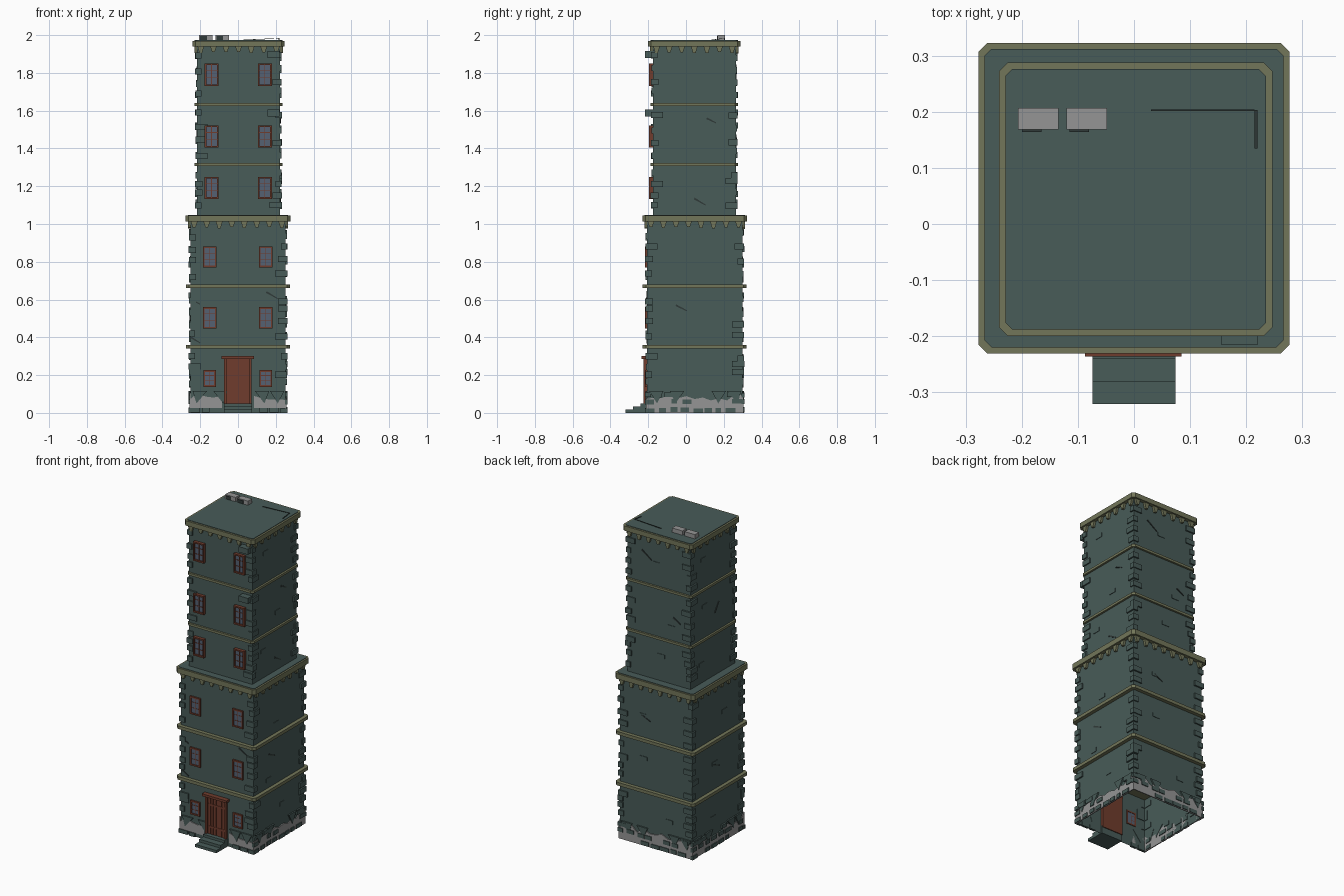
import bpy, bmesh, random
from math import pi, cos, sin
from mathutils import Matrix, Vector

random.seed(7)
cube = bpy.data.objects.get("Cube")
if cube:
    bpy.data.objects.remove(cube, do_unlink=True)


def material(name, rgb):
    m = bpy.data.materials.new(name)
    m.use_nodes = True
    m.diffuse_color = (*rgb, 1)
    m.node_tree.nodes["Principled BSDF"].inputs["Base Color"].default_value = (*rgb, 1)
    return m


GREEN = material("dark green plaster", (0.065, 0.106, 0.098))
OLIVE = material("olive trim", (0.17, 0.18, 0.10))
GREY = material("pale grey stone", (0.30, 0.30, 0.30))
RED = material("red brown wood", (0.16, 0.045, 0.026))
GLASS = material("blue grey glass", (0.09, 0.12, 0.17))
DARK = material("dark crack", (0.03, 0.042, 0.04))


def part(name, mat, build):
    """Fill a new mesh with a build function and add it to the scene."""
    bm = bmesh.new()
    build(bm)
    bmesh.ops.recalc_face_normals(bm, faces=bm.faces)
    me = bpy.data.meshes.new(name)
    bm.to_mesh(me)
    bm.free()
    me.materials.append(mat)
    ob = bpy.data.objects.new(name, me)
    bpy.context.collection.objects.link(ob)
    return ob


def prism(bm, m, pts, near, far, caps=(True, True)):
    """Extrude an outline in local x, z from y = near to y = far."""
    a = [bm.verts.new(m @ Vector((x, near, z))) for x, z in pts]
    b = [bm.verts.new(m @ Vector((x, far, z))) for x, z in pts]
    for i in range(len(pts)):
        j = (i + 1) % len(pts)
        bm.faces.new((a[i], a[j], b[j], b[i]))
    if caps[0]:
        bm.faces.new(a)
    if caps[1]:
        bm.faces.new(b)


def rect(x0, x1, z0, z1):
    return [(x0, z0), (x1, z0), (x1, z1), (x0, z1)]


def stroke(x0, z0, x1, z1, w):
    """Tapered sliver running from one point to another."""
    d = Vector((x1 - x0, z1 - z0)).normalized() * w
    return [(x0 - d.y, z0 + d.x), (x0 + d.y, z0 - d.x), (x1 + d.y * .5, z1 - d.x * .5), (x1 - d.y * .5, z1 + d.x * .5)]


class Block:
    """A square storey block; side 0 is the front, then right-hand turns."""
    def __init__(self, cx, cy, half):
        self.c, self.h = Vector((cx, cy, 0)), half

    def side(self, k):
        return (Matrix.Translation(self.c) @ Matrix.Rotation(k * pi / 2, 4, 'Z')
                @ Matrix.Translation((0, -self.h, 0)))

    def slab(self, bm, half, z0, z1, cut=0.0, caps=(True, True)):
        s, q = half, half - cut
        pts = [(-q, -s), (q, -s), (s, -q), (s, q), (q, s), (-q, s), (-s, q), (-s, -q)]
        if not cut:
            pts = pts[::2]
            pts = [(-s, -s), (s, -s), (s, s), (-s, s)]
        lie = Matrix.Translation(self.c) @ Matrix(((1, 0, 0, 0), (0, 0, 1, 0), (0, 1, 0, 0), (0, 0, 0, 1)))
        prism(bm, lie, pts, z0, z1, caps)


lower = Block(0, 0.046, 0.252)
upper = Block(0.003, 0.044, 0.22)
TOP_LOW, TOP_UP = 1.045, 1.97

# Walls: the lower block is open underneath
part("lower_walls", GREEN, lambda bm: lower.slab(bm, lower.h, 0, 1.03, 0, (False, True)))
part("upper_walls", GREEN, lambda bm: upper.slab(bm, upper.h, 1.03, 1.95, 0, (False, True)))

# Ledges and cornices with clipped corners
for i, (blk, half, z0, z1) in enumerate([
        (lower, 0.275, 0.34, 0.36), (lower, 0.275, 0.66, 0.68), (lower, 0.277, 1.012, TOP_LOW),
        (upper, 0.232, 1.308, 1.323), (upper, 0.232, 1.625, 1.64), (upper, 0.244, 1.94, TOP_UP)]):
    part(f"ledge_{i + 1}", OLIVE, lambda bm: blk.slab(bm, half, z0, z1, 0.016))
part("terrace_floor", GREEN, lambda bm: lower.slab(bm, 0.266, TOP_LOW - .01, TOP_LOW + .003, 0.012))
part("roof_floor", GREEN, lambda bm: upper.slab(bm, 0.232, TOP_UP - .01, TOP_UP + .003, 0.012))


# Tapered corbels under both cornices
def corbels(blk, z, count):
    def build(bm):
        for k in range(4):
            for i in range(count):
                u = (i / (count - 1) - 0.5) * 2 * (blk.h - 0.02)
                drop = random.uniform(0.03, 0.04)
                prism(bm, blk.side(k), [(u - .018, z), (u - .007, z - drop), (u + .007, z - drop), (u + .018, z)],
                      0.002, -0.014)
    return build


part("lower_corbels", OLIVE, corbels(lower, 1.014, 8))
part("upper_corbels", OLIVE, corbels(upper, 1.942, 7))


# Corner stones wrapping both faces, plus loose bricks on the plain walls
def stones(blk, floors):
    def build(bm):
        for z0, z1 in zip(floors, floors[1:]):
            for k in range(4):
                step = (z1 - z0 - 0.05) / 4
                for i in range(4):
                    z = z0 + 0.03 + step * (i + random.uniform(0, 0.5))
                    t, h = random.uniform(.006, .011), blk.h
                    a, b = random.choice([(.025, .055), (.055, .025), (.04, .03)])
                    prism(bm, blk.side(k), rect(h - a, h + t, z, z + .032), .004, -t)
                    prism(bm, blk.side(k + 1), rect(-h, -h + b, z, z + .032), .004, -t)
                if k:
                    u, z = random.uniform(-.14, .1), random.uniform(z0 + .06, z1 - .1)
                    prism(bm, blk.side(k), rect(u, u + .05, z, z + .024), .002, -.003)
    return build


part("lower_corner_stones", GREEN, stones(lower, (0.1, 0.34, 0.66, 1.0)))
part("upper_corner_stones", GREEN, stones(upper, (1.05, 1.31, 1.63, 1.93)))


# Exposed jagged stonework around the base
def bare_base(bm):
    for k in range(4):
        n, h = 12, lower.h + 0.006
        tops = [random.uniform(.065, .112) for _ in range(n + 1)]
        for i in range(n):
            u0, u1 = -h + 2 * h * i / n, -h + 2 * h * (i + 1) / n
            if k == 0 and -.08 < (u0 + u1) / 2 < .08:
                continue
            low = .025 if k == 0 else 0
            prism(bm, lower.side(k), [(u0, low), (u1, low), (u1, tops[i + 1]), (u0, tops[i])], 0, -.006)


def base_stones(bm):
    for k in range(4):
        for row, z in enumerate((0, .045, .08)):
            u = -lower.h - 0.01
            while u < lower.h - 0.03:
                w = random.uniform(.03, .065)
                door_gap = k == 0 and -.13 < u < .08
                if not door_gap and random.random() < (.75, .5, .22)[row]:
                    lift = random.uniform(0, .006)
                    prism(bm, lower.side(k), rect(u, min(u + w, lower.h + .01), z + lift, z + lift + .024), .004, -.011)
                u += w + random.uniform(.004, .03)
        # Remnants of plaster hanging in points over the stone
        for u in (-.2, -.09, .13, .21):
            prism(bm, lower.side(k), [(u - .04, .115), (u + .035, .115), (u + random.uniform(-.02, .02), .05)], .002, -.009)


part("bare_stone_base", GREY, bare_base)
part("base_stones", GREEN, base_stones)


# Windows: frame, glass and glazing bars on the front
def window(name, blk, u, z0, z1, w, out):
    m, a, b, t = blk.side(0), u - w / 2, u + w / 2, 0.009

    def frame(bm):
        for r in ((a, a + t, z0, z1), (b - t, b, z0, z1), (a, b, z0, z0 + t), (a, b, z1 - t, z1)):
            prism(bm, m, rect(*r), .004, -out)

    def bars(bm):
        prism(bm, m, rect(u - .002, u + .002, z0, z1), .002, -out * .7)
        for f in (0.36, 0.68):
            z = z0 + (z1 - z0) * f
            prism(bm, m, rect(a, b, z - .0015, z + .0015), .002, -out * .65)
    part(name + "_frame", RED, frame)
    part(name + "_bars", RED, bars)
    part(name + "_glass", GLASS, lambda bm: prism(bm, m, rect(a + t, b - t, z0 + t, z1 - t), .002, -out * .5))


for i, (blk, z0, z1, w, out) in enumerate([
        (lower, .138, .226, .066, .01), (lower, .447, .56, .072, .01), (lower, .77, .882, .072, .01),
        (upper, 1.133, 1.25, .074, .02), (upper, 1.405, 1.522, .074, .02), (upper, 1.73, 1.85, .074, .02)]):
    for side, u in (("right", -.15 if blk is lower else -.143), ("left", .147 if blk is lower else .139)):
        window(f"window_{i + 1}_{side}", blk, u, z0, z1, w, out)


# Front door with frame, planked leaves and lintel
def door(bm):
    m = lower.side(0)
    for x in (-.074, .058):
        prism(bm, m, rect(x, x + .014, .04, .29), .015, -.018)
    prism(bm, m, rect(-.087, .085, .285, .3), .004, -.03)
    prism(bm, m, rect(-.06, .058, .04, .285), .015, -.006)
    for i in range(6):
        x = -.058 + i * .0195
        prism(bm, m, rect(x, x + .017, .045, .28), 0, -.01)
    for z in (.09, .23):
        prism(bm, m, rect(-.058, .056, z, z + .012), 0, -.012)


def steps(bm):
    for y, z0, z1 in ((-.115, 0, .017), (-.075, .017, .034), (-.035, .034, .05)):
        prism(bm, lower.side(0), rect(-.074, .074, z0, z1), .01, y)


part("front_door", RED, door)
part("front_steps", GREEN, steps)


# Box units fixed to the upper front
def wall_units(bm):
    for z in (1.57, 1.88):
        prism(bm, upper.side(0), rect(.153, .217, z, z + .035), 0, -.04)


part("wall_units", GREEN, wall_units)


# Thin raised cracks on the walls
def cracks(bm):
    for blk, k, *line in (
            (lower, 0, .15, .64, .21, .605), (lower, 0, -.25, .6, -.2, .575), (lower, 0, -.25, .40, -.2, .37),
            (upper, 0, -.22, 1.44, -.17, 1.465), (upper, 1, .065, 1.56, .115, 1.535), (upper, 1, 0, 1.135, .06, 1.1),
            (upper, 2, -.12, 1.84, -.05, 1.79), (upper, 2, .1, 1.47, .15, 1.44), (lower, 2, -.1, .82, -.04, .79),
            (upper, 3, .02, 1.44, .06, 1.5), (lower, 3, -.05, .52, .02, .49), (lower, 1, -.1, .57, -.04, .54)):
        prism(bm, blk.side(k), stroke(*line, .005), .002, -.004)


part("wall_cracks", DARK, cracks)

# Roof vents and bent cable
flat = Matrix.Identity(4)


def vents(bm):
    for x in (-.207, -.12):
        prism(bm, flat, rect(x, x + .072, TOP_UP, 2.0), .168, .207)


def cable(bm):
    prism(bm, flat, stroke(.03, 1.974, .215, 1.983, .002), .201, .204)
    prism(bm, Matrix.Rotation(pi / 2, 4, 'Z'), stroke(.135, 1.974, .203, 1.983, .002), -.22, -.215)


def vent_grilles(bm):
    for x in (-.2, -.115):
        prism(bm, flat, rect(x, x + .035, 1.975, 1.995), .164, .168)


part("roof_vents", GREY, vents)
part("vent_grilles", DARK, vent_grilles)
part("roof_cable", DARK, cable)
